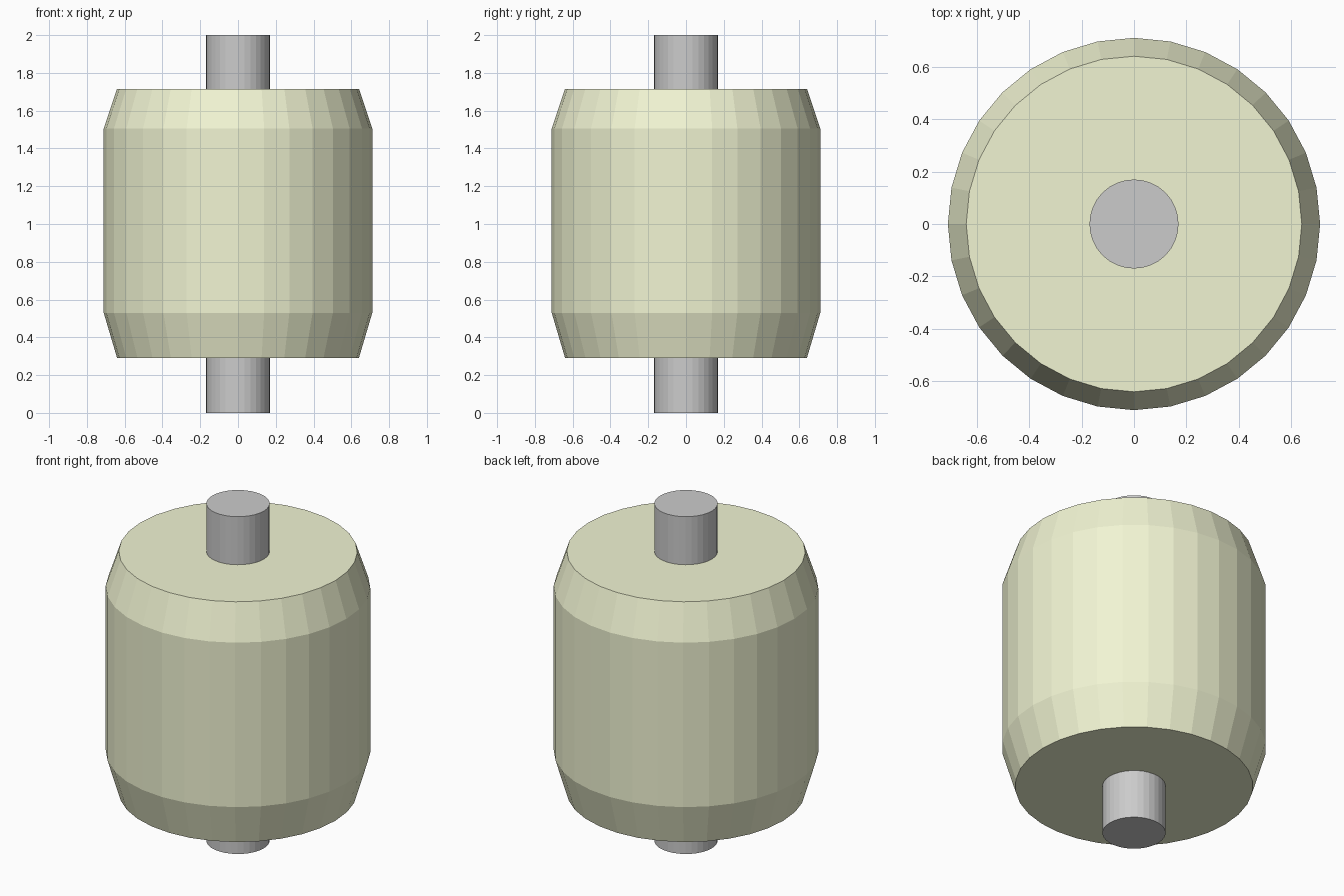
import bpy, bmesh
from math import cos, sin, tau

if "Cube" in bpy.data.objects:
    bpy.data.objects.remove(bpy.data.objects["Cube"])

SIDES = 32


def lathe(name, profile, color=None):
    """Closed faceted solid turned around z from (radius, height) points."""
    bm = bmesh.new()
    rings = [[bm.verts.new((r * cos(tau * i / SIDES), r * sin(tau * i / SIDES), z))
              for i in range(SIDES)] for r, z in profile]
    for low, high in zip(rings, rings[1:]):
        for i in range(SIDES):
            j = (i + 1) % SIDES
            bm.faces.new((low[i], low[j], high[j], high[i]))
    bm.faces.new(rings[0][::-1])
    bm.faces.new(rings[-1])
    mesh = bpy.data.meshes.new(name)
    bm.to_mesh(mesh)
    bm.free()
    obj = bpy.data.objects.new(name, mesh)
    bpy.context.collection.objects.link(obj)
    if color:
        mat = bpy.data.materials.new(name + "_color")
        mat.diffuse_color = (*color, 1)
        mat.use_nodes = True
        mat.node_tree.nodes["Principled BSDF"].inputs["Base Color"].default_value = mat.diffuse_color
        mesh.materials.append(mat)
    return obj


# Roller body with tapered ends
lathe("roller_body", [(0.64, 0.29), (0.711, 0.53), (0.711, 1.505), (0.641, 1.715)],
      (0.88, 0.91, 0.65))

# Axle running through the body
lathe("axle", [(0.17, 0.0), (0.17, 2.0)])
